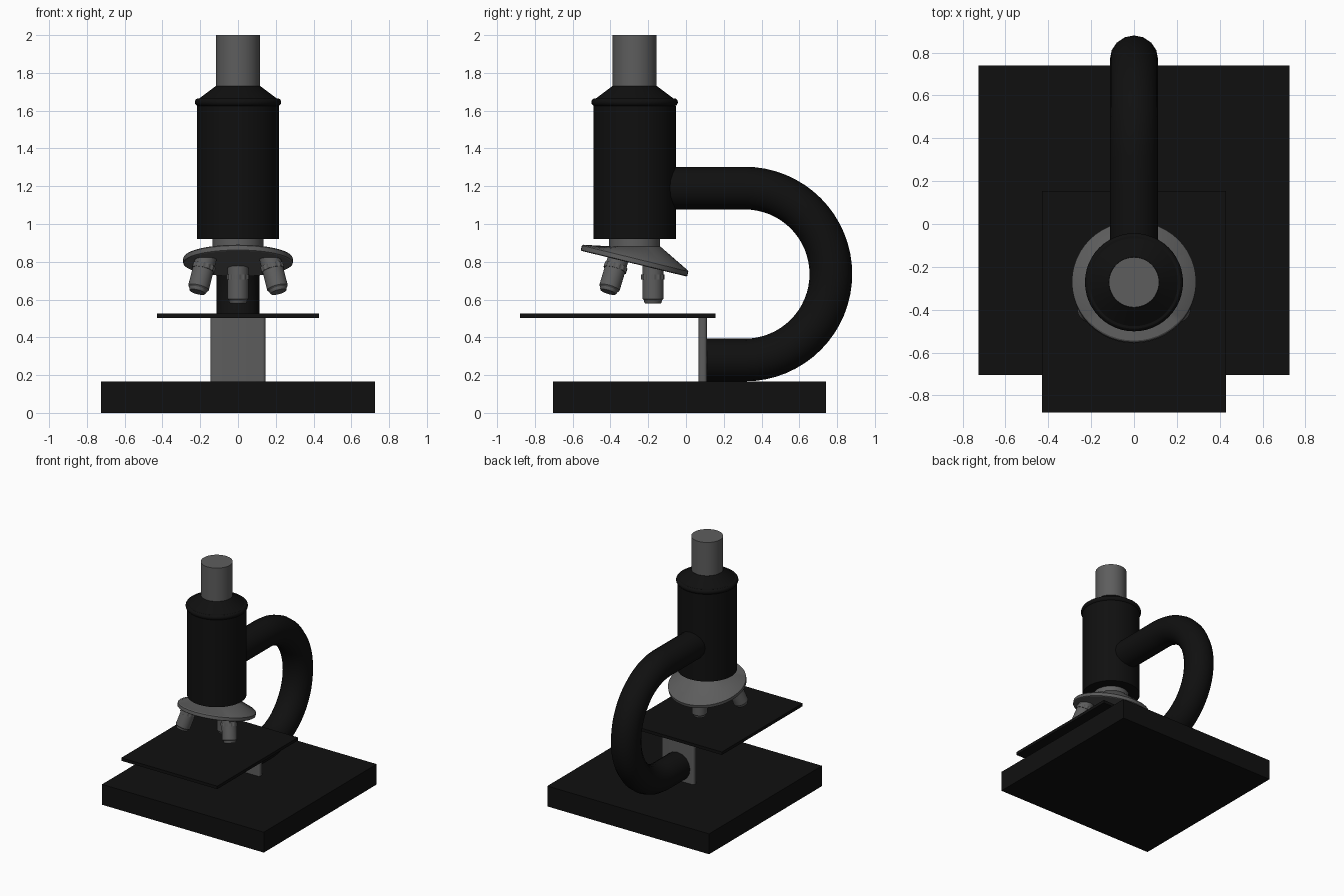
import bpy, bmesh, math
from mathutils import Vector, Matrix

if "Cube" in bpy.data.objects:
    bpy.data.objects.remove(bpy.data.objects["Cube"])

AXIS_Y = -0.272  # optical axis position


def material(name, v):
    m = bpy.data.materials.new(name)
    m.diffuse_color = (v, v, v, 1)
    m.use_nodes = True
    m.node_tree.nodes["Principled BSDF"].inputs["Base Color"].default_value = m.diffuse_color
    return m


BLACK = material("black_enamel", 0.005)
STEEL = material("dark_steel", 0.11)


def finish(name, bm, mat, smooth=True):
    bmesh.ops.recalc_face_normals(bm, faces=bm.faces)
    me = bpy.data.meshes.new(name)
    bm.to_mesh(me)
    bm.free()
    me.materials.append(mat)
    ob = bpy.data.objects.new(name, me)
    bpy.context.collection.objects.link(ob)
    if smooth:
        bpy.ops.object.select_all(action='DESELECT')
        ob.select_set(True)
        bpy.context.view_layer.objects.active = ob
        bpy.ops.object.shade_smooth_by_angle(angle=math.radians(30))
    return ob


def box(name, x, y, z, mat, bevel=0):
    bm = bmesh.new()
    bmesh.ops.create_cube(bm, size=1)
    for v in bm.verts:
        v.co = [lo + (c + 0.5) * (hi - lo) for c, (lo, hi) in zip(v.co, (x, y, z))]
    if bevel:
        edges = [e for e in bm.edges if abs(e.verts[0].co.z - e.verts[1].co.z) > 0.1]
        bmesh.ops.bevel(bm, geom=edges, offset=bevel, segments=4, profile=0.5, affect='EDGES')
    return finish(name, bm, mat, smooth=bool(bevel))


def loft(name, rings, mat, seg=48, knurl=0):
    """Skin circles given as (matrix, radius); knurl notches alternate vertex pairs."""
    bm = bmesh.new()
    loops = []
    for mx, r in rings:
        loop = []
        for i in range(seg):
            a = 2 * math.pi * i / seg
            rr = r - (knurl if i % 4 > 1 else 0)
            loop.append(bm.verts.new(mx @ Vector((rr * math.cos(a), rr * math.sin(a), 0))))
        loops.append(loop)
    for a, b in zip(loops, loops[1:]):
        for i in range(seg):
            j = (i + 1) % seg
            bm.faces.new((a[i], a[j], b[j], b[i]))
    bm.faces.new(loops[0])
    bm.faces.new(loops[-1])
    return finish(name, bm, mat)


def turned(name, profile, mat, frame=None, **kw):
    frame = frame or Matrix.Translation((0, AXIS_Y, 0))
    return loft(name, [(frame @ Matrix.Translation((0, 0, z)), r) for r, z in profile], mat, **kw)


# Base, stage and stage bracket
box("base", (-0.725, 0.725), (-0.705, 0.74), (0, 0.165), BLACK)
box("stage", (-0.43, 0.43), (-0.88, 0.155), (0.502, 0.526), BLACK)
box("stage_bracket", (-0.145, 0.145), (0.067, 0.11), (0.16, 0.51), STEEL, bevel=0.015)

# C-shaped arm: tube along two straights and a half circle
R, CY, CZ = 0.455, 0.312, 0.735
path = [(-0.12, CZ + R)]
path += [(CY + R * math.sin(math.pi * i / 32), CZ + R * math.cos(math.pi * i / 32)) for i in range(33)]
path += [(0.10, CZ - R)]
bm = bmesh.new()
tube, SIDES, TR = [], 16, 0.113
for i, p in enumerate(path):
    q0, q1 = path[max(i - 1, 0)], path[min(i + 1, len(path) - 1)]
    ang = math.pi * min(max(i - 1, 0), 32) / 32
    n = Vector((0, math.sin(ang), math.cos(ang)))
    tube.append([bm.verts.new(Vector((0, *p)) + TR * (n * math.cos(t) + Vector((1, 0, 0)) * math.sin(t)))
                 for t in (2 * math.pi * k / SIDES for k in range(SIDES))])
for a, b in zip(tube, tube[1:]):
    for k in range(SIDES):
        bm.faces.new((a[k], a[(k + 1) % SIDES], b[(k + 1) % SIDES], b[k]))
bm.faces.new(tube[0])
bm.faces.new(tube[-1])
finish("arm", bm, BLACK)

# Barrel with rounded bead and shoulder cone
bead = [(0.208 + 0.021 * math.sin(t), 1.645 - 0.021 * math.cos(t))
        for t in (math.pi * k / 8 for k in range(1, 8))]
turned("barrel", [(0.218, 0.92), (0.218, 1.626)] + bead + [(0.205, 1.665), (0.118, 1.73)], BLACK)
turned("eyepiece", [(0.117, 1.70), (0.117, 2.0)], STEEL)
turned("nosepiece_neck", [(0.135, 0.86), (0.135, 0.93)], STEEL)

# Tilted revolving nosepiece: level top circle lofted to a tilted rim
tilt = Matrix.Rotation(math.radians(-13.7), 4, 'X')


def rim(z):
    return Matrix.Translation((0, -0.276, 0.79)) @ tilt @ Matrix.Translation((0, 0, z))


loft("nosepiece", [(Matrix.Translation((0, AXIS_Y, 0.882)), 0.135),
                   (rim(0.034), 0.284), (rim(0.028), 0.29),
                   (rim(0.004), 0.29), (rim(0), 0.284)], STEEL)

# Three objectives, each with a knurled collar
objectives = {
    "rear": ((0, -0.175, 0.58), (0, 0, -1)),
    "left": ((-0.215, -0.412, 0.64), (-0.24, -0.28, -0.93)),
    "right": ((0.215, -0.412, 0.64), (0.24, -0.28, -0.93)),
}
for side, (tip, direction) in objectives.items():
    frame = Matrix.Translation(tip) @ (-Vector(direction)).to_track_quat('Z', 'Y').to_matrix().to_4x4()
    turned("objective_" + side, [(0.042, 0), (0.046, 0.006), (0.048, 0.016), (0.056, 0.024),
                                 (0.056, 0.205)], STEEL, frame, seg=32)
    turned("objective_collar_" + side, [(0.062, 0.125), (0.062, 0.152)], STEEL, frame, seg=48, knurl=0.004)
